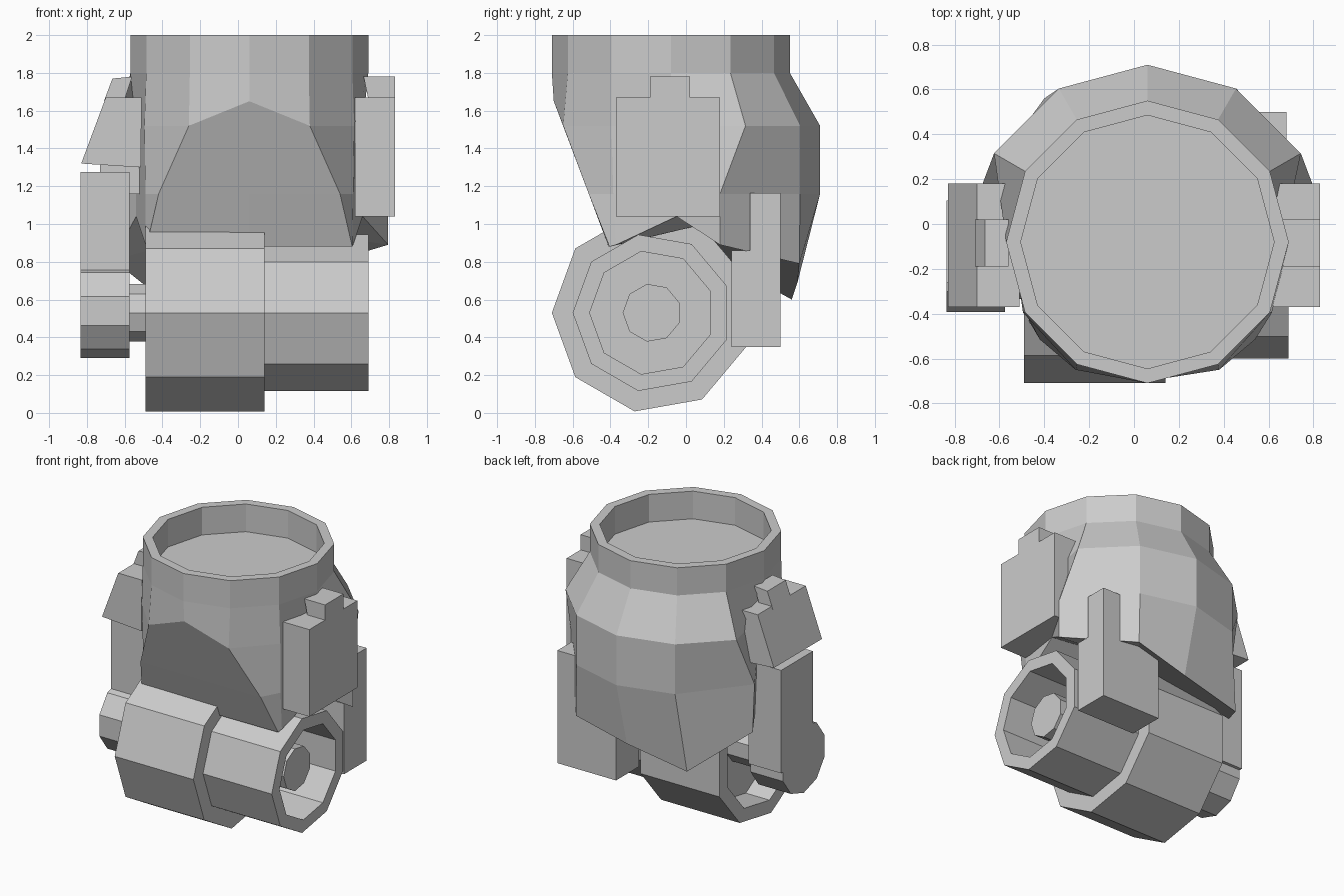
import bpy, bmesh
from math import sin, cos, radians, pi

if "Cube" in bpy.data.objects:
    bpy.data.objects.remove(bpy.data.objects["Cube"])

CX, CY = 0.06, -0.08          # axis of the collar
AXY, AXZ = -0.18, 0.53        # axis of the rollers (y, z)


def finish(name, bm):
    bmesh.ops.recalc_face_normals(bm, faces=bm.faces)
    me = bpy.data.meshes.new(name)
    bm.to_mesh(me)
    bm.free()
    ob = bpy.data.objects.new(name, me)
    bpy.context.collection.objects.link(ob)
    return ob


def bridge(bm, a, b):
    n = len(a)
    for i in range(n):
        bm.faces.new((a[i], a[(i + 1) % n], b[(i + 1) % n], b[i]))


def prism(name, outline, lo, hi, axis):
    """Extrude a 2D outline: axis 'x' takes (y, z) points, axis 'y' takes (x, z)."""
    bm = bmesh.new()
    put = (lambda p, t: (t, p[0], p[1])) if axis == 'x' else (lambda p, t: (p[0], t, p[1]))
    a = [bm.verts.new(put(p, lo)) for p in outline]
    b = [bm.verts.new(put(p, hi)) for p in outline]
    bridge(bm, a, b)
    bm.faces.new(a)
    bm.faces.new(b)
    return finish(name, bm)


def box(name, x0, x1, y0, y1, z0, z1):
    return prism(name, [(x0, z0), (x1, z0), (x1, z1), (x0, z1)], y0, y1, 'y')


def lathe_x(name, profile, sides):
    """Revolve (x, radius) points about the roller axis; ends are capped."""
    bm = bmesh.new()
    rings = [[bm.verts.new((x, AXY + r * cos(pi + 2 * pi * i / sides),
                            AXZ + r * sin(pi + 2 * pi * i / sides)))
              for i in range(sides)] for x, r in profile]
    for a, b in zip(rings, rings[1:]):
        bridge(bm, a, b)
    bm.faces.new(rings[0])
    bm.faces.new(rings[-1])
    return finish(name, bm)


def circle(r, z):
    return [(CX + r * cos(radians(a)), CY + r * sin(radians(a)), z)
            for a in range(90, -270, -30)]


def mirrored(half, left=None):
    """Seven points from back to front, mirrored about the collar axis."""
    left = left or half
    return ([(CX + x, y, z) for x, y, z in half]
            + [(CX - x, y, z) for x, y, z in left[5:0:-1]])


# Body: recessed collar on a shell flared at the back and cut flat in front
flare = [(0, .71, 1.52), (.395, .604, 1.52), (.684, .315, 1.52), (.6, -.08, 1.52),
         (.555, -.395, 1.52), (.32, -.65, 1.52), (0, -.70, 1.65)]
waist = [(0, .71, 1.16), (.395, .604, 1.16), (.735, .18, 1.16), (.6, -.08, 1.16),
         (.55, -.385, 1.16), (.48, -.515, 1.16), (0, -.515, 1.16)]
hem = [(0, .59, .69), (.40, .60, .79), (.735, .18, .89), (.6, -.05, 1.04),
       (.55, -.37, .89), (.545, -.405, .88), (0, -.41, .88)]
hem_left = list(hem)
hem_left[1] = (.46, .56, .60)
hem_left[2] = (.72, .18, .81)
bm = bmesh.new()
loops = [circle(.565, 1.8), circle(.565, 2), circle(.63, 2), circle(.63, 1.8),
         mirrored(flare), mirrored(waist), mirrored(hem, hem_left)]
rings = [[bm.verts.new(p) for p in loop] for loop in loops]
for a, b in zip(rings, rings[1:]):
    bridge(bm, a, b)
bm.faces.new(rings[0])
hub = bm.verts.new((CX, .1, 1.0))
for i in range(12):
    bm.faces.new((rings[-1][i], rings[-1][(i + 1) % 12], hub))
finish("body_shell", bm)

# Stepped nine-sided roller, hollow at both ends, with an axle
lathe_x("roller", [(-.3, .43), (-.49, .43), (-.49, .53), (.14, .53), (.14, .42),
                   (.69, .42), (.69, .33), (.3, .33)], 9)
lathe_x("axle", [(-.6, .155), (.6, .155)], 9)

# Right side plate with its lug
box("right_plate", .62, .83, -.37, .18, 1.04, 1.67)
prism("right_lug", [(.69, 1.66), (.83, 1.66), (.83, 1.78), (.665, 1.78)], -.19, .02, 'y')

# Left side plate, tilted outwards, with its lug
prism("left_plate", [(-.83, 1.32), (-.515, 1.30), (-.51, 1.67), (-.70, 1.67)],
      -.37, .18, 'y')
prism("left_lug", [(-.71, 1.65), (-.60, 1.66), (-.56, 1.78), (-.665, 1.77)],
      -.19, .02, 'y')

# Left arm: upright, rounded lower end and bracket to the body
box("left_arm", -.835, -.575, -.26, .105, .53, 1.275)
drum = [(-.155 + .25 * cos(2 * pi * (i + .5) / 10), .54 + .25 * sin(2 * pi * (i + .5) / 10))
        for i in range(10)]
prism("left_arm_end", drum, -.835, -.575, 'x')
box("left_bracket", -.73, -.49, -.2, .1, 1.16, 1.36)

# Rear right flap on its stem
box("rear_flap", .21, .68, .24, .50, .35, .86)
box("rear_flap_stem", .54, .68, .34, .50, .84, 1.165)
